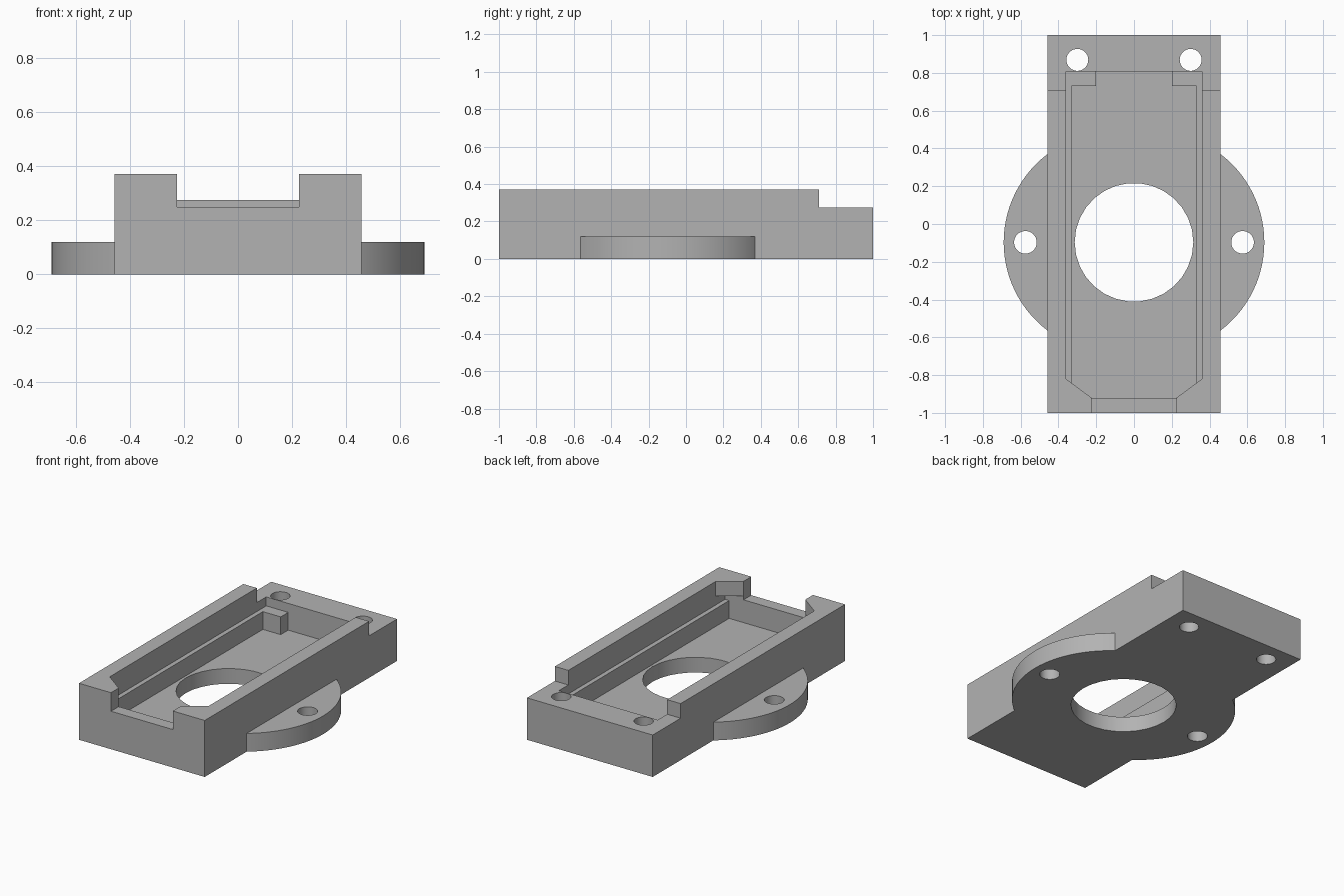
import bpy, bmesh, math

cube = bpy.data.objects.get("Cube")
if cube:
    bpy.data.objects.remove(cube, do_unlink=True)

grey = bpy.data.materials.new("plain grey")
grey.use_nodes = True
colour = (0.45, 0.45, 0.45, 1)
grey.diffuse_color = colour
grey.node_tree.nodes["Principled BSDF"].inputs["Base Color"].default_value = colour

MID_Y = -0.097      # centre line of the flange and large hole
HALF_W = 0.458
TOP, REAR_TOP, NOTCH_Z, LEDGE, FLOOR = 0.372, 0.276, 0.25, 0.217, 0.1
FRONT_WALL, REAR_WALL = -0.92, 0.808


def prism(name, outline, z0, z1):
    """Extrude an xy outline between two heights."""
    bm = bmesh.new()
    face = bm.faces.new([bm.verts.new((x, y, z0)) for x, y in outline])
    up = bmesh.ops.extrude_face_region(bm, geom=[face])["geom"]
    verts = [g for g in up if isinstance(g, bmesh.types.BMVert)]
    bmesh.ops.translate(bm, verts=verts, vec=(0, 0, z1 - z0))
    bmesh.ops.recalc_face_normals(bm, faces=bm.faces)
    mesh = bpy.data.meshes.new(name)
    bm.to_mesh(mesh)
    bm.free()
    mesh.materials.append(grey)
    obj = bpy.data.objects.new(name, mesh)
    bpy.context.collection.objects.link(obj)
    return obj


def box(name, half_x, y0, y1, z0, z1):
    return prism(name, [(-half_x, y0), (half_x, y0), (half_x, y1), (-half_x, y1)], z0, z1)


def arc(x, y, r, start, end, count):
    step = (end - start) / count
    return [(x + r * math.cos(start + i * step), y + r * math.sin(start + i * step))
            for i in range(count + 1)]


def cylinder(name, x, y, r, sides):
    return prism(name, arc(x, y, r, 0, math.tau, sides)[:-1], -0.1, 0.5)


def combine(target, tool, operation):
    mod = target.modifiers.new(tool.name, 'BOOLEAN')
    mod.operation = operation
    mod.solver = 'EXACT'
    mod.object = tool
    bpy.context.view_layer.update()
    graph = bpy.context.evaluated_depsgraph_get()
    mesh = bpy.data.meshes.new_from_object(target.evaluated_get(graph))
    target.modifiers.clear()
    target.data = mesh
    bpy.data.objects.remove(tool, do_unlink=True)


# Main block with a rounded mounting flange on each side
body = box("housing", HALF_W, -1, 1, 0, TOP)
half = math.pi / 2
flange = (arc(0.104, MID_Y, 0.586, -half, half, 48)
          + arc(-0.104, MID_Y, 0.586, half, 3 * half, 48))
combine(body, prism("flange", flange, 0, 0.12), 'UNION')

# Lowered rear step and front notch
cutters = [
    box("rear_step", 0.6, 0.71, 1.1, REAR_TOP, 0.5),
    box("front_notch", 0.225, -1.1, -0.9, NOTCH_Z, 0.5),
]

# Board pocket: chamfered opening over a square recess
opening = [(-0.225, FRONT_WALL), (0.225, FRONT_WALL), (0.36, -0.82),
           (0.36, REAR_WALL), (-0.36, REAR_WALL), (-0.36, -0.82)]
cutters += [
    prism("pocket_opening", opening, LEDGE + 0.02, 0.5),
    box("board_recess", 0.36, FRONT_WALL, REAR_WALL, LEDGE, REAR_TOP),
    box("lower_pocket", 0.33, FRONT_WALL, 0.73, FLOOR, LEDGE + 0.02),
    box("rear_gap", 0.2, 0.6, REAR_WALL, FLOOR, LEDGE + 0.02),
]

# Large centre hole and screw holes
cutters.append(cylinder("centre_hole", 0, MID_Y, 0.314, 30))
for side in (-1, 1):
    cutters.append(cylinder("flange_hole", side * 0.575, MID_Y, 0.06, 30))
    cutters.append(cylinder("rear_hole", side * 0.3, 0.869, 0.058, 30))

for cutter in cutters:
    combine(body, cutter, 'DIFFERENCE')

# Smooth the round walls, keep edges sharp
bpy.ops.object.select_all(action='DESELECT')
body.select_set(True)
bpy.context.view_layer.objects.active = body
bpy.ops.object.shade_smooth_by_angle(angle=math.radians(30))
